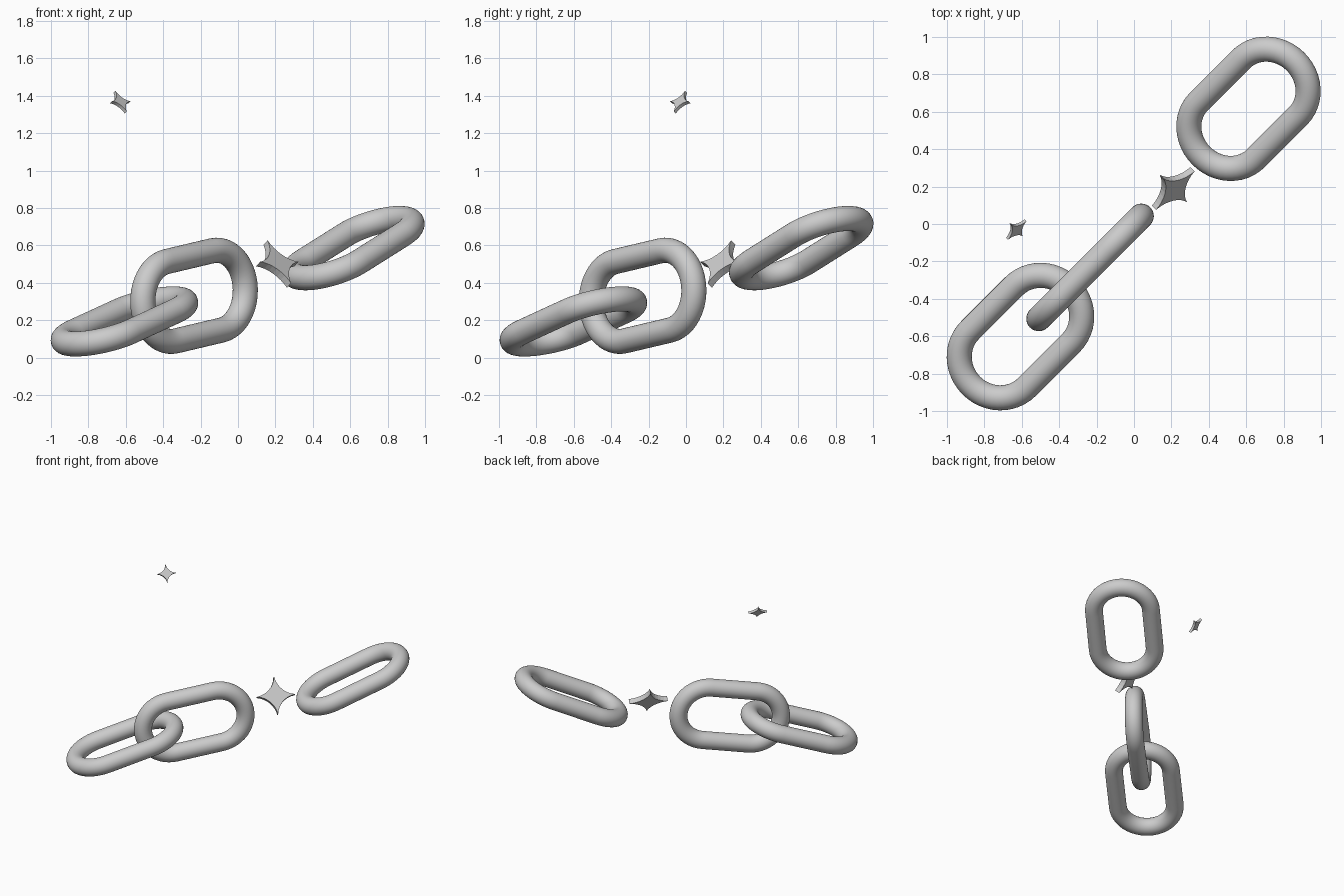
import bpy, bmesh, math
from mathutils import Vector, Matrix

if "Cube" in bpy.data.objects:
    bpy.data.objects.remove(bpy.data.objects["Cube"])

grey = bpy.data.materials.new("steel grey")
grey.diffuse_color = (0.6, 0.6, 0.6, 1)
grey.use_nodes = True
grey.node_tree.nodes["Principled BSDF"].inputs["Base Color"].default_value = grey.diffuse_color

ALONG = Vector((1, 1, 0)).normalized()   # horizontal run of the chain
SIDE = Vector((1, -1, 0)).normalized()   # horizontal, across the chain
UP = Vector((0, 0, 1))


def make_object(name, bm, smooth):
    bmesh.ops.recalc_face_normals(bm, faces=bm.faces[:])
    for f in bm.faces:
        f.smooth = smooth
    mesh = bpy.data.meshes.new(name)
    bm.to_mesh(mesh)
    bm.free()
    mesh.materials.append(grey)
    ob = bpy.data.objects.new(name, mesh)
    bpy.context.collection.objects.link(ob)
    return ob


def chain_link(name, centre, slope, upright, straight=0.35, bend=0.215, tube=0.067):
    """Stadium-shaped ring of round bar, tilted up along the chain."""
    s = math.radians(slope)
    long_axis = ALONG * math.cos(s) + UP * math.sin(s)
    tilted_up = UP * math.cos(s) - ALONG * math.sin(s)
    wide, thick = (tilted_up, SIDE) if upright else (SIDE, tilted_up)
    bm = bmesh.new()
    rings = []
    arc_steps, sides = 24, 32
    for end in (0, 1):
        for i in range(arc_steps + 1):
            a = -math.pi / 2 + math.pi * (end + i / arc_steps)
            out = long_axis * math.cos(a) + wide * math.sin(a)
            shift = long_axis * straight / 2 * (1 - 2 * end)
            mid = Vector(centre) + shift + out * bend
            rings.append([bm.verts.new(mid + tube * (out * math.cos(t) + thick * math.sin(t)))
                          for t in (2 * math.pi * j / sides for j in range(sides))])
    for k, ring in enumerate(rings):
        nxt = rings[(k + 1) % len(rings)]
        for j in range(sides):
            m = (j + 1) % sides
            bm.faces.new((ring[j], ring[m], nxt[m], nxt[j]))
    return make_object(name, bm, True)


def spark(name, centre, radius, depth, waist=0.33):
    """Four-pointed star plate with hollow sides, leaning back."""
    up = (UP * 0.79 - SIDE * 0.61).normalized()
    normal = ALONG.cross(up)
    bm = bmesh.new()
    outline = []
    steps = 8
    for q in range(4):
        c, s = math.cos(q * math.pi / 2), math.sin(q * math.pi / 2)
        for i in range(steps):
            # circular arc from one tip to the next, through the waist point
            o = (0.5 - waist ** 2) / (1 - 2 * waist)
            r = math.hypot(o - 1, o)
            a0 = math.atan2(-o, 1 - o)
            a1 = math.atan2(1 - o, -o) - 2 * math.pi
            if a1 < a0 - math.pi:
                a1 += 2 * math.pi
            a = a0 + (a1 - a0) * i / steps
            x, y = o + r * math.cos(a), o + r * math.sin(a)
            outline.append((x * c - y * s, x * s + y * c))
    front, back = ([bm.verts.new(Vector(centre) + radius * (ALONG * x + up * y) + normal * d)
                    for x, y in outline] for d in (depth / 2, -depth / 2))
    n = len(outline)
    for i in range(n):
        j = (i + 1) % n
        bm.faces.new((front[i], front[j], back[j], back[i]))
    bm.faces.new(front)
    bm.faces.new(back[::-1])
    return make_object(name, bm, False)


# three links, the middle one standing on edge
chain_link("lower_link", (-0.607, -0.602, 0.193), 18, False)
chain_link("middle_link", (-0.235, -0.232, 0.33), 9.5, True)
chain_link("upper_link", (0.612, 0.616, 0.585), 24, False)

# sparks at the break and above the chain
spark("break_spark", (0.21, 0.19, 0.50), 0.145, 0.04)
spark("flying_spark", (-0.63, -0.03, 1.365), 0.07, 0.019)
